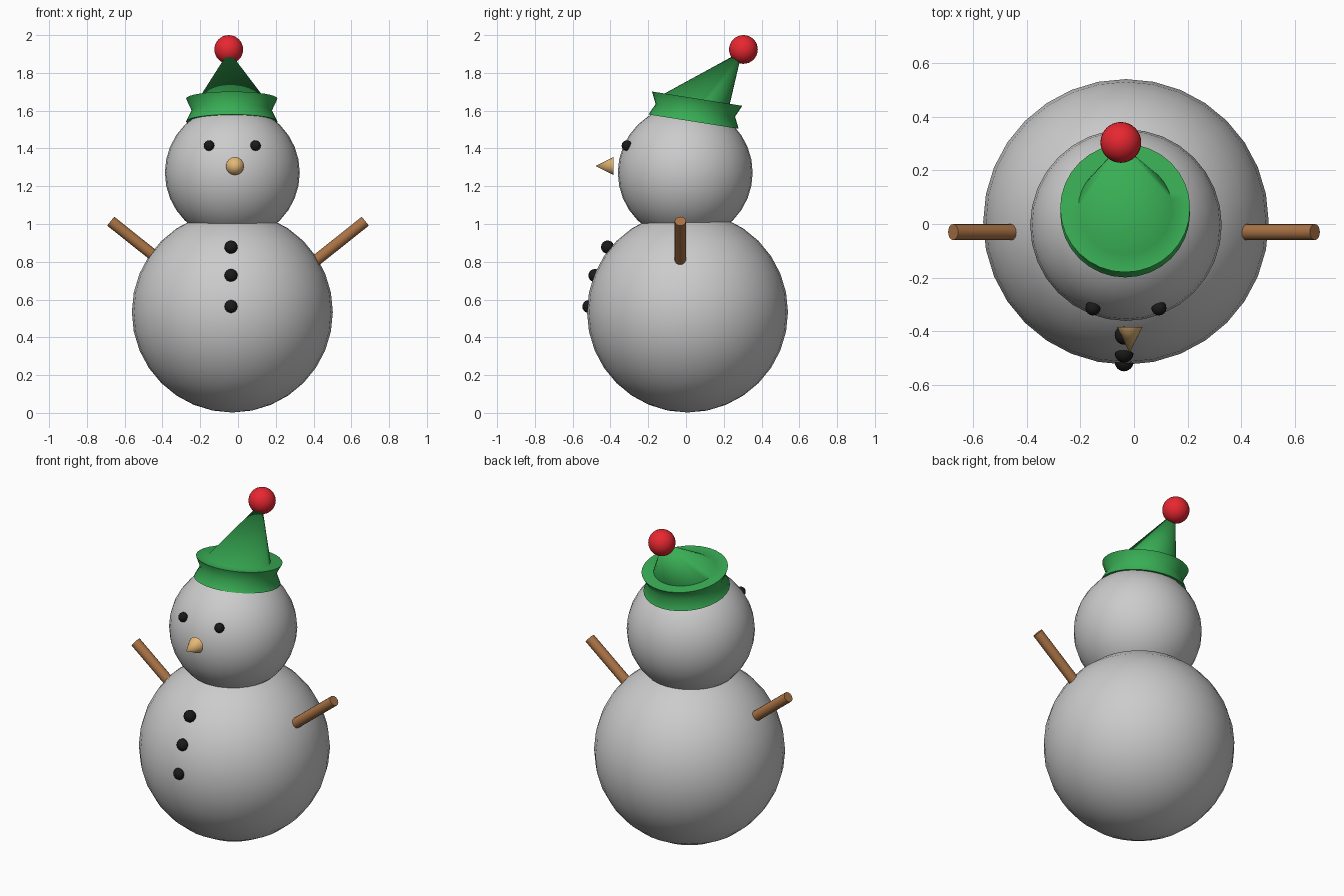
import bpy, bmesh, math
from mathutils import Vector, Matrix

if "Cube" in bpy.data.objects:
    bpy.data.objects.remove(bpy.data.objects["Cube"])


def material(name, rgb):
    m = bpy.data.materials.new(name)
    m.diffuse_color = (*rgb, 1)
    m.use_nodes = True
    m.node_tree.nodes["Principled BSDF"].inputs["Base Color"].default_value = m.diffuse_color
    return m


GREEN = material("green_felt", (0.04, 0.42, 0.09))
RED = material("red_wool", (0.8, 0.02, 0.03))
BLACK = material("coal", (0.01, 0.01, 0.01))
BROWN = material("wood", (0.40, 0.17, 0.06))
ORANGE = material("carrot", (0.78, 0.48, 0.18))


def finish(obj, name, mat=None, angle=40):
    obj.name = name
    if mat:
        obj.data.materials.append(mat)
    bpy.ops.object.select_all(action='DESELECT')
    obj.select_set(True)
    bpy.context.view_layer.objects.active = obj
    bpy.ops.object.shade_smooth_by_angle(angle=math.radians(angle))
    return obj


def sphere(name, loc, r, mat=None, seg=32):
    bpy.ops.mesh.primitive_uv_sphere_add(segments=seg, ring_count=seg // 2, radius=r, location=loc)
    return finish(bpy.context.object, name, mat)


def cone_between(name, a, b, r1, r2, mat, seg=16):
    a, b = Vector(a), Vector(b)
    bpy.ops.mesh.primitive_cone_add(vertices=seg, radius1=r1, radius2=r2,
                                    depth=(b - a).length, location=(a + b) / 2)
    obj = bpy.context.object
    obj.rotation_euler = (b - a).to_track_quat('Z', 'Y').to_euler()
    return finish(obj, name, mat)


# Snowballs
CX = -0.03
sphere("body", (CX, 0.008, 0.534), 0.532)
sphere("head", (CX, -0.004, 1.272), 0.357)

# Buttons down the front
for i, (y, z) in enumerate([(-0.415, 0.878), (-0.482, 0.727), (-0.514, 0.563)]):
    sphere(f"button_{i + 1}", (-0.037, y, z), 0.035, BLACK, 16)

# Eyes either side of the head centre
for side, label in ((-1, "left"), (1, "right")):
    sphere(f"eye_{label}", (CX + side * 0.123, -0.313, 1.415), 0.028, BLACK, 16)

# Carrot nose
cone_between("nose", (-0.016, -0.383, 1.307), (-0.016, -0.48, 1.307), 0.048, 0, ORANGE)

# Stick arms, rooted inside the body
for side, label in ((-1, "left"), (1, "right")):
    cone_between(f"arm_{label}", (side * 0.36, -0.03, 0.765), (side * 0.674, -0.03, 1.015),
                 0.03, 0.03, BROWN)

# Hat: tilted waisted brim, flat shoulder, then a cone leaning to the back
SEG = 32
hat_matrix = Matrix.Translation((-0.033, 0.04, 1.542)) @ Matrix.Rotation(math.radians(-9), 4, 'X')
bm = bmesh.new()
rings = []
for r, h in [(0.242, 0), (0.213, 0.06), (0.242, 0.123), (0.175, 0.123)]:
    rings.append([bm.verts.new(hat_matrix @ Vector((r * math.cos(t), r * math.sin(t), h)))
                  for t in (2 * math.pi * i / SEG for i in range(SEG))])
apex = bm.verts.new((-0.048, 0.297, 1.915))
for i in range(SEG):
    j = (i + 1) % SEG
    for lo, hi in zip(rings, rings[1:]):
        bm.faces.new((lo[i], lo[j], hi[j], hi[i]))
    bm.faces.new((rings[-1][i], rings[-1][j], apex))
bm.faces.new(rings[0][::-1])
bmesh.ops.recalc_face_normals(bm, faces=bm.faces)
mesh = bpy.data.meshes.new("hat")
bm.to_mesh(mesh)
bm.free()
hat = bpy.data.objects.new("hat", mesh)
bpy.context.collection.objects.link(hat)
finish(hat, "hat", GREEN, 60)

# Bobble on the hat tip
sphere("hat_bobble", (-0.049, 0.304, 1.924), 0.076, RED)
